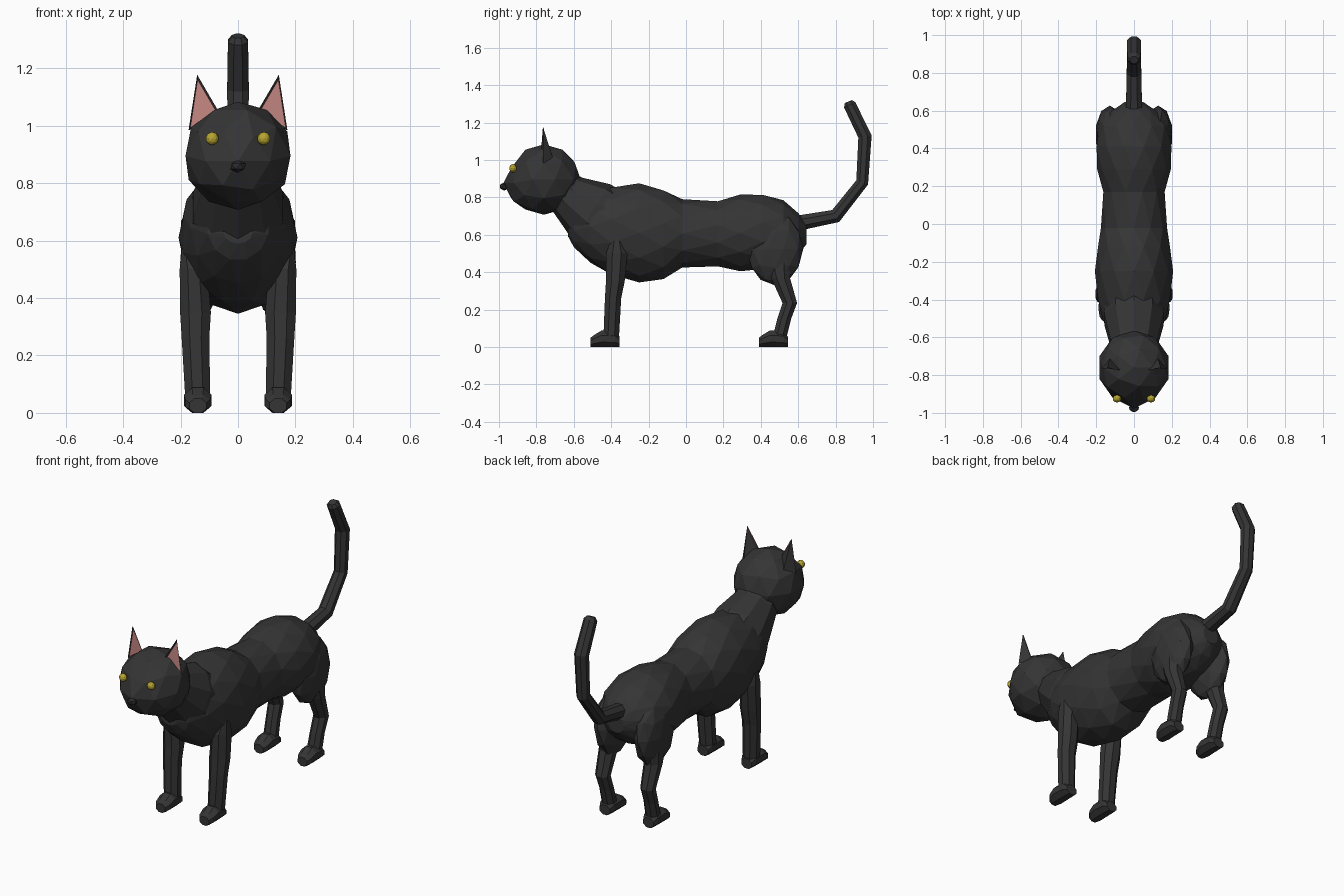
import bpy, bmesh, math
from mathutils import Vector

if "Cube" in bpy.data.objects:
    bpy.data.objects.remove(bpy.data.objects["Cube"])


def material(name, rgb):
    m = bpy.data.materials.new(name)
    m.diffuse_color = (*rgb, 1)
    m.use_nodes = True
    m.node_tree.nodes["Principled BSDF"].inputs["Base Color"].default_value = m.diffuse_color
    return m


FUR = material("black fur", (0.035, 0.035, 0.036))
NOSE = material("nose black", (0.025, 0.025, 0.026))
PINK = material("ear pink", (0.55, 0.24, 0.22))
GOLD = material("eye gold", (0.48, 0.38, 0.03))


def finish(name, bm, *mats):
    bmesh.ops.recalc_face_normals(bm, faces=bm.faces[:])
    me = bpy.data.meshes.new(name)
    bm.to_mesh(me)
    bm.free()
    for m in mats:
        me.materials.append(m)
    ob = bpy.data.objects.new(name, me)
    bpy.context.collection.objects.link(ob)
    return ob


def loft(name, rings, n=8, twist=False, phase=0.5):
    """Skin rings given as (centre, u, v); twist staggers them into triangles."""
    bm = bmesh.new()
    loops = []
    for k, (c, u, v) in enumerate(rings):
        shift = phase + (0.5 * k if twist else 0)
        angles = [2 * math.pi * (i + shift) / n for i in range(n)]
        loops.append([bm.verts.new(Vector(c) + Vector(u) * math.cos(a) + Vector(v) * math.sin(a))
                      for a in angles])
    for a, b in zip(loops, loops[1:]):
        for i in range(n):
            j = (i + 1) % n
            if twist:
                bm.faces.new((a[i], a[j], b[i]))
                bm.faces.new((a[j], b[j], b[i]))
            else:
                bm.faces.new((a[i], a[j], b[j], b[i]))
    bm.faces.new(loops[0])
    bm.faces.new(loops[-1])
    return finish(name, bm, FUR)


def ball(name, c, r, mat, sub=2, shape=None):
    bm = bmesh.new()
    bmesh.ops.create_icosphere(bm, subdivisions=sub, radius=1)
    for v in bm.verts:
        if shape:
            shape(v.co)
        v.co = [c[i] + v.co[i] * r[i] for i in range(3)]
    return finish(name, bm, mat)


# Torso: rings along y as (y, top, bottom, half width)
torso = [(-.63, .66, .59, .05), (-.60, .78, .53, .11), (-.51, .84, .45, .165),
         (-.40, .86, .38, .197), (-.25, .875, .345, .207), (-.12, .845, .355, .197),
         (-.02, .79, .425, .175), (.17, .785, .425, .168), (.29, .815, .405, .195),
         (.41, .82, .41, .205), (.52, .785, .44, .185), (.60, .72, .49, .12),
         (.645, .66, .55, .05)]
loft("torso", [((0, y, (t + b) / 2), (w, 0, 0), (0, 0, (t - b) / 2))
               for y, t, b, w in torso], 12, True, 0)

# Neck slopes from the head down into the chest
loft("neck", [((0, -.68, .85), (.115, 0, 0), (0, .065, .085)),
              ((0, -.63, .81), (.13, 0, 0), (0, .075, .095)),
              ((0, -.505, .72), (.165, 0, 0), (0, .10, .15)),
              ((0, -.40, .64), (.17, 0, 0), (0, .10, .17))], 10)


# Head, with the lower front drawn forward into a muzzle
def muzzle(co):
    if co.y < -.8:
        co.y -= .10 * (-co.y - .8) / .2
        co.z -= .10


ball("head", (0, -.76, .895), (.192, .197, .188), FUR, 2, muzzle)
ball("nose", (0, -.972, .858), (.03, .026, .022), NOSE, 1)


# Ears: hollow-fronted pyramids with a pink inset
def ear(s):
    bm = bmesh.new()
    pts = [(.065, -.775, 1.045), (.172, -.765, .985), (.142, -.765, 1.177), (.125, -.705, .99)]
    a, b, tip, back = [bm.verts.new((s * x, y, z)) for x, y, z in pts]
    front = bm.faces.new((a, b, tip))
    for tri in ((a, b, back), (b, tip, back), (tip, a, back)):
        bm.faces.new(tri)
    bmesh.ops.recalc_face_normals(bm, faces=bm.faces[:])
    bmesh.ops.inset_region(bm, faces=[front], thickness=.010, depth=-.006)
    front.material_index = 1
    finish("ear", bm, FUR, PINK)


def column(s, rows):
    return [((s * x, y, z), (rx, 0, 0), (0, ry, 0)) for x, y, z, rx, ry in rows]


def foot(s, name, y0, x):
    """Paw running back from its toe at y0: (offset, half height, half width)."""
    rows = [(0, .027, .032), (.02, .035, .046), (.06, .048, .052), (.13, .045, .048), (.155, .03, .036)]
    loft(name, [((s * x, y0 + d, h * .924), (w, 0, 0), (0, 0, h)) for d, h, w in rows], 8)


for s in (-1, 1):
    ear(s)
    ball("eye", (s * .09, -.925, .955), (.023, .02, .023), GOLD)
    # Front leg
    loft("front_leg", column(s, [(.175, -.37, .57, .022, .035), (.155, -.37, .50, .052, .062),
                                 (.148, -.378, .35, .058, .054), (.148, -.39, .26, .052, .047),
                                 (.14, -.40, .05, .047, .045)]), 8)
    foot(s, "front_paw", -.51, .14)
    # Hind leg: rounded thigh, bent hock, paw
    ball("thigh", (s * .128, .475, .525), (.077, .152, .195), FUR)
    loft("hind_leg", column(s, [(.14, .49, .50, .055, .085), (.145, .505, .37, .050, .055),
                                (.145, .555, .235, .042, .042), (.142, .525, .15, .040, .040),
                                (.14, .50, .05, .042, .040)]), 8)
    foot(s, "hind_paw", .39, .14)

# Tail: rings square to a bent path
path = [Vector(p) for p in ((0, .56, .655), (0, .80, .70), (0, .942, .88), (0, .957, 1.125),
                            (0, .875, 1.295), (0, .868, 1.312))]
radii = [.045, .04, .036, .039, .036, .022]
rings = []
for i, p in enumerate(path):
    t = (path[min(i + 1, 5)] - path[max(i - 1, 0)]).normalized()
    rings.append((p, Vector((radii[i] * 1.05, 0, 0)), Vector((0, -t.z, t.y)) * radii[i]))
loft("tail", rings, 8)
